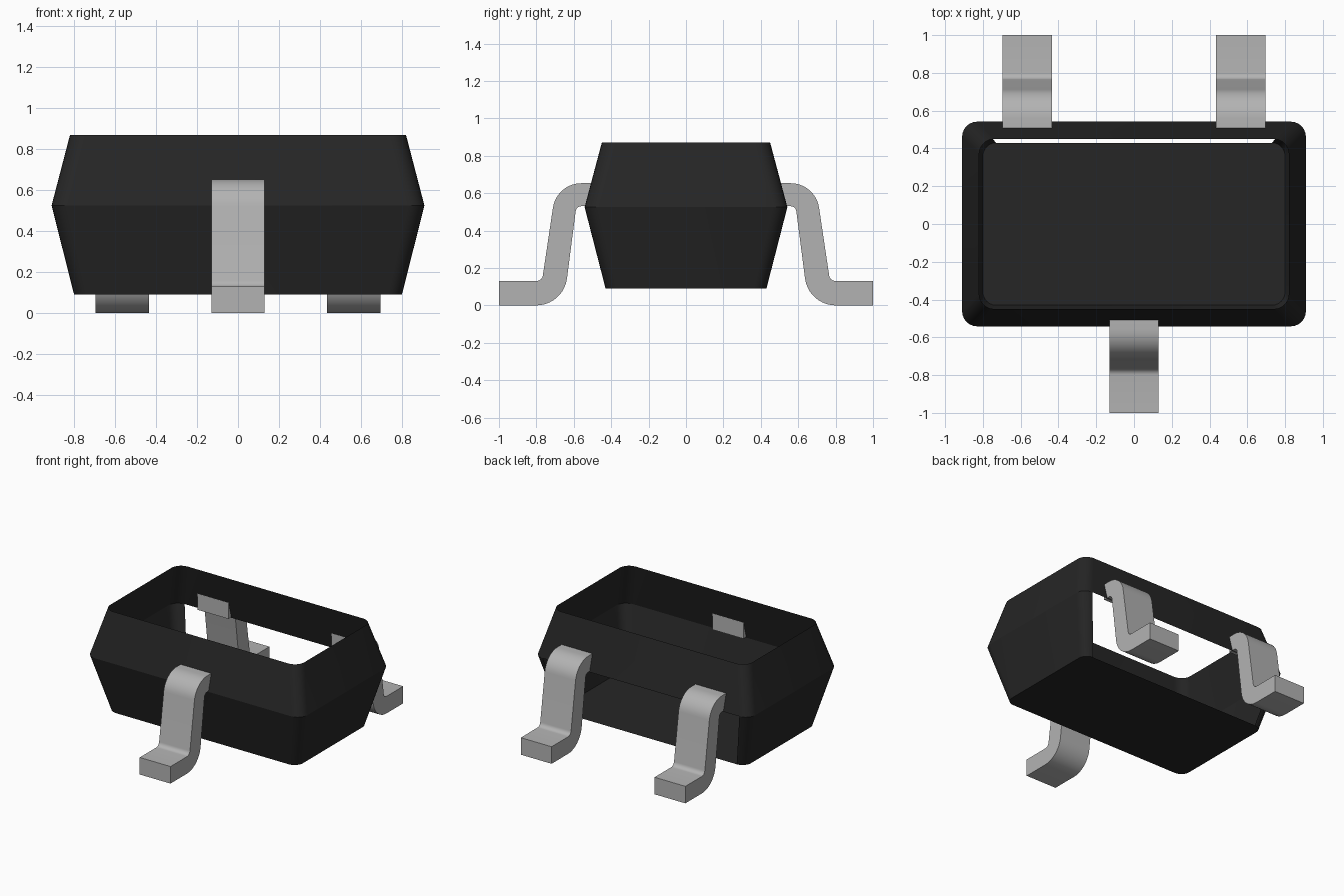
import bpy, bmesh, math

if "Cube" in bpy.data.objects:
    bpy.data.objects.remove(bpy.data.objects["Cube"], do_unlink=True)


def material(name, value):
    m = bpy.data.materials.new(name)
    m.use_nodes = True
    col = (value, value, value, 1)
    m.diffuse_color = col
    m.node_tree.nodes["Principled BSDF"].inputs["Base Color"].default_value = col
    return m


black = material("black plastic", 0.019)
metal = material("grey metal", 0.45)


def finish(bm, name, mat, angle):
    me = bpy.data.meshes.new(name)
    bm.to_mesh(me)
    bm.free()
    me.materials.append(mat)
    ob = bpy.data.objects.new(name, me)
    bpy.context.collection.objects.link(ob)
    bpy.ops.object.select_all(action='DESELECT')
    ob.select_set(True)
    bpy.context.view_layer.objects.active = ob
    bpy.ops.object.shade_smooth_by_angle(angle=math.radians(angle))
    return ob


def arc(cx, cy, r, a0, a1, n):
    steps = [math.radians(a0 + (a1 - a0) * i / n) for i in range(n + 1)]
    return [(cx + r * math.cos(a), cy + r * math.sin(a)) for a in steps]


# Body: rounded rectangle rings joined into a tapered, open-topped shell
SEG = 6


def ring(bm, hx, hy, r, z):
    pts = []
    for k, (sx, sy) in enumerate([(1, 1), (-1, 1), (-1, -1), (1, -1)]):
        pts += arc(sx * (hx - r), sy * (hy - r), r, 90 * k, 90 * k + 90, SEG)
    return [bm.verts.new((x, y, z)) for x, y in pts]


bm = bmesh.new()
low = ring(bm, 0.80, 0.43, 0.07, 0.09)
mid = ring(bm, 0.91, 0.542, 0.08, 0.525)
top = ring(bm, 0.82, 0.45, 0.08, 0.87)
n = len(low)
for a, b in ((low, mid), (mid, top)):
    for i in range(n):
        # the flat lower back wall is left open
        if a is low and i == SEG:
            continue
        j = (i + 1) % n
        bm.faces.new((a[i], a[j], b[j], b[i]))
bm.faces.new(low[::-1])
finish(bm, "body_shell", black, 25)


# Leads: S-shaped side profile extruded across the width
def lead(name, x, side, half=0.13):
    profile = [(0.507, 0.653)]
    profile += arc(0.56, 0.50, 0.153, 90, 8, 10)
    profile += arc(0.80, 0.165, 0.035, 188, 270, 6)
    profile += [(1.0, 0.13), (1.0, 0.0)]
    profile += arc(0.80, 0.165, 0.165, 270, 188, 10)
    profile += arc(0.56, 0.50, 0.03, 8, 90, 6)
    profile += [(0.507, 0.53)]
    bm = bmesh.new()
    face = bm.faces.new([bm.verts.new((x - half, side * y, z)) for y, z in profile])
    new = bmesh.ops.extrude_face_region(bm, geom=[face])["geom"]
    bmesh.ops.translate(bm, vec=(2 * half, 0, 0),
                        verts=[v for v in new if isinstance(v, bmesh.types.BMVert)])
    bmesh.ops.recalc_face_normals(bm, faces=bm.faces)
    finish(bm, name, metal, 30)


lead("front_lead", 0, -1)
lead("back_left_lead", 0.565, 1)
lead("back_right_lead", -0.565, 1)
